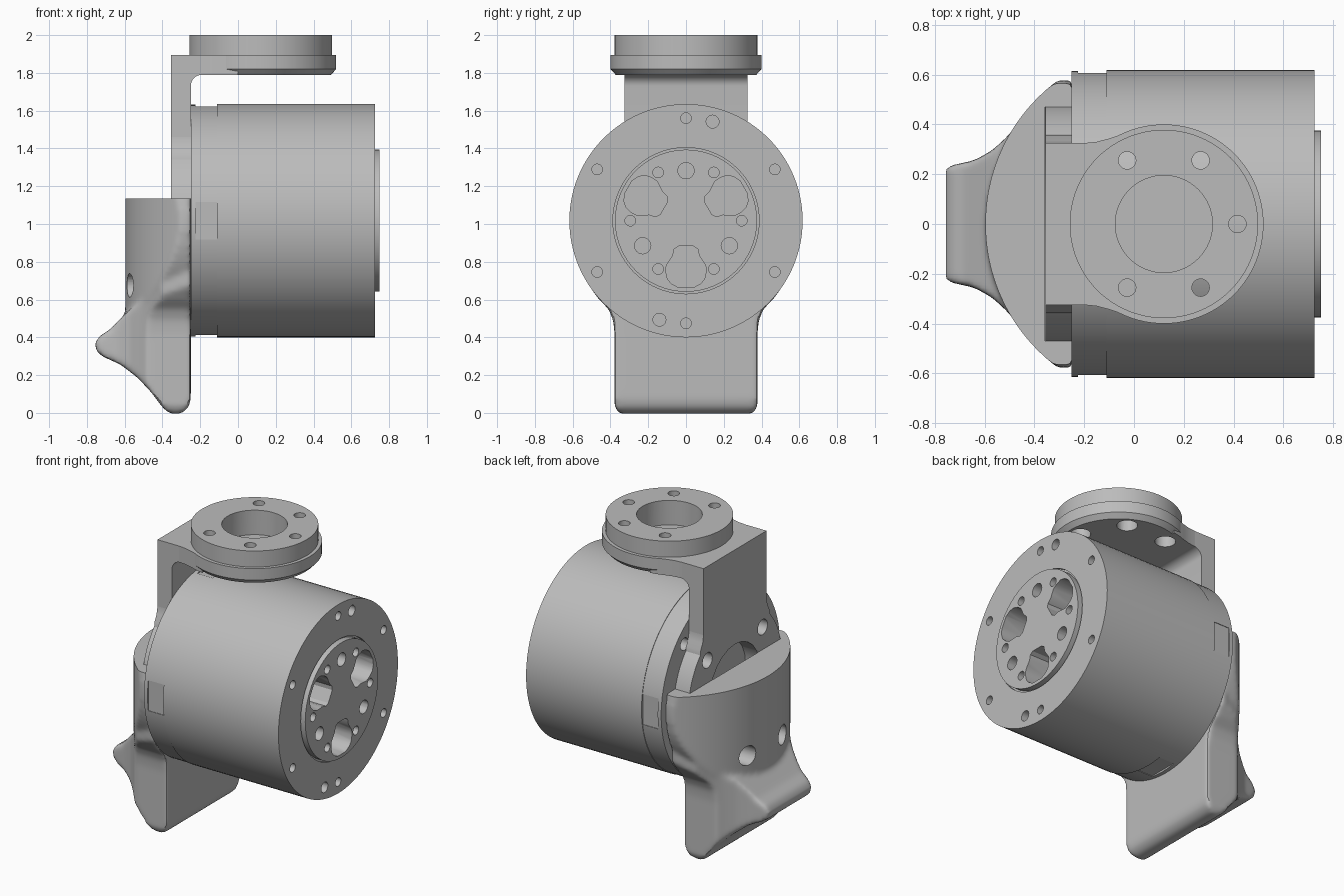
import bpy, bmesh
from math import sin, cos, pi, radians
from mathutils import Vector, Matrix

if "Cube" in bpy.data.objects:
    bpy.data.objects.remove(bpy.data.objects["Cube"])

grey = bpy.data.materials.new("light_grey_metal")
grey.use_nodes = True
GREY = (0.5, 0.5, 0.5, 1)
grey.diffuse_color = GREY
grey.node_tree.nodes["Principled BSDF"].inputs["Base Color"].default_value = GREY

AXIS_Z = 1.0175          # height of the motor axis
FLANGE_X = 0.12          # centre of the top flange
BACK, FRONT = -0.25, 0.725
PLATE = -0.355           # outer face of the bracket plate


def finish(bm, name):
    bmesh.ops.remove_doubles(bm, verts=bm.verts, dist=1e-5)
    bmesh.ops.recalc_face_normals(bm, faces=bm.faces)
    mesh = bpy.data.meshes.new(name)
    bm.to_mesh(mesh)
    bm.free()
    mesh.materials.append(grey)
    ob = bpy.data.objects.new(name, mesh)
    bpy.context.collection.objects.link(ob)
    return ob


def prism(name, outline, axis, lo, hi):
    """Extrude a 2D outline along x, y or z."""
    def place(a, b, h):
        return {"x": (h, a, b), "y": (a, h, b), "z": (a, b, h)}[axis]
    bm = bmesh.new()
    face = bm.faces.new([bm.verts.new(place(a, b, lo)) for a, b in outline])
    top = bmesh.ops.extrude_face_region(bm, geom=[face])["geom"]
    verts = [v for v in top if isinstance(v, bmesh.types.BMVert)]
    bmesh.ops.translate(bm, verts=verts, vec=Vector(place(0, 0, hi - lo)))
    return finish(bm, name)


def circle(a, b, r, n=32):
    return [(a + r * cos(2 * pi * i / n), b + r * sin(2 * pi * i / n)) for i in range(n)]


def arc(a, b, r, start, end, n):
    angles = [radians(start + (end - start) * i / n) for i in range(n + 1)]
    return [(a + r * cos(t), b + r * sin(t)) for t in angles]


def mirrored(half, flip):
    """Close a half outline by mirroring its first (0) or second (1) coordinate."""
    other = [(-a, b) if flip == 0 else (a, -b) for a, b in reversed(half)]
    return half + [p for p in other if p not in half]


def lathe(name, profile, axis, centre, n=96):
    """Spin (height, radius) points round an axis."""
    bm = bmesh.new()
    direction = Vector((1, 0, 0)) if axis == "x" else Vector((0, 0, 1))
    verts = [bm.verts.new((h, 0, r) if axis == "x" else (r, 0, h)) for h, r in profile]
    edges = [bm.edges.new(pair) for pair in zip(verts, verts[1:])]
    bmesh.ops.spin(bm, geom=verts + edges, cent=(0, 0, 0), axis=direction,
                   angle=2 * pi, steps=n, use_duplicate=False)
    bmesh.ops.transform(bm, matrix=Matrix.Translation(centre), verts=bm.verts)
    return finish(bm, name)


def apply(ob, kind, **settings):
    mod = ob.modifiers.new(kind.lower(), kind)
    for key, value in settings.items():
        setattr(mod, key, value)
    bpy.context.view_layer.objects.active = ob
    bpy.ops.object.modifier_apply(modifier=mod.name)


def combine(ob, tools, operation="DIFFERENCE", keep=False):
    for tool in tools:
        apply(ob, "BOOLEAN", operation=operation, object=tool, solver="EXACT")
    if not keep:
        for tool in tools:
            bpy.data.objects.remove(tool)


def polar(r, degrees):
    return r * cos(radians(degrees)), AXIS_Z + r * sin(radians(degrees))


def hole_x(pos, r, lo, hi):
    return prism("cutter", circle(*pos, r, 24), "x", lo, hi)


# Motor body with raised output hub and a groove round it
motor = lathe("motor_body", [
    (BACK, 0), (BACK, 0.614), (-0.11, 0.614), (-0.11, 0.6175), (FRONT, 0.6175),
    (FRONT, 0.387), (0.71, 0.387), (0.71, 0.376), (0.75, 0.376), (0.75, 0)],
    "x", (0, 0, AXIS_Z))

# Rim screws, dowels, hub screws and hub pins
cutters = [hole_x(polar(0.543, 30 + 60 * i), 0.028, 0.6, 0.8) for i in range(6)]
cutters += [hole_x(polar(0.543, a), 0.034, 0.6, 0.8) for a in (75, 255)]
cutters += [hole_x(polar(0.295, 60 * i), 0.028, 0.62, 0.8) for i in range(6)]
cutters += [hole_x(polar(0.265, a), 0.043, 0.6, 0.8) for a in (90, 210, 330)]

# Three bell-shaped hub pockets
bell = mirrored([(0.04, 0.135), (0.062, 0.15), (0.07, 0.185), (0.104, 0.235),
                 (0.107, 0.27), (0.098, 0.31), (0.075, 0.335), (0.04, 0.353)], 0)
for angle in (30, 150, 270):
    c, s = cos(radians(angle)), sin(radians(angle))
    cutters.append(prism("cutter", [(r * c - t * s, AXIS_Z + r * s + t * c) for t, r in bell],
                         "x", 0.55, 0.8))

# Rear flange screws and four shallow notches round the back rim
cutters += [hole_x(polar(0.53, 45 + 90 * i), 0.04, -0.3, -0.18) for i in range(4)]
for y, z in ((1, 0), (-1, 0), (0, 1), (0, -1)):
    cy, cz = y * 0.652, AXIS_Z + z * 0.652
    hy, hz = (0.05, 0.1) if y else (0.1, 0.05)
    box = [(cy - hy, cz - hz), (cy + hy, cz - hz), (cy + hy, cz + hz), (cy - hy, cz + hz)]
    cutters.append(prism("cutter", box, "x", -0.225, -0.11))
combine(motor, cutters)

# Bracket arm: upright and top bar with an inner fillet
arm = prism("bracket_arm", [(PLATE, 1.45), (PLATE, 1.895), (-0.15, 1.895), (-0.15, 1.79)]
            + arc(-0.19, 1.73, 0.06, 90, 180, 8) + [(BACK, 1.45)], "y", -0.325, 0.325)

# Round mounting plate at the foot of the arm
plate_half = [(0.325, 1.5), (0.325, 1.46), (0.335, 1.41), (0.355, 1.37)]
plate_half += arc(0, AXIS_Z, 0.483, 42, -90, 40)
plate = prism("bracket_mounting_plate", mirrored(plate_half[:-1], 0), "x", PLATE, BACK)
bolts = [hole_x((s * 0.285, 1.28), 0.05, -0.5, -0.2) for s in (1, -1)]
combine(plate, bolts + [hole_x((0, AXIS_Z), 0.26, -0.5, -0.2)])

# Neck widening into the round top flange
neck = prism("bracket_neck", mirrored([(-0.2, 0.325), (-0.15, 0.33), (-0.1, 0.343),
             (-0.05, 0.36), (0.0, 0.37)], 1), "z", 1.79, 1.895)
flange = lathe("top_flange", [(1.79, 0), (1.79, 0.372), (1.82, 0.4), (1.895, 0.4),
               (1.895, 0.378), (2.0, 0.378), (2.0, 0)], "z", (FLANGE_X, 0, 0))
tools = [prism("cutter", circle(FLANGE_X, 0, 0.195, 64), "z", 1.84, 2.1)]
for angle in (0, 60, 120, 240, 300):
    x, y = FLANGE_X + 0.295 * cos(radians(angle)), 0.295 * sin(radians(angle))
    tools.append(prism("cutter", circle(x, y, 0.035, 24), "z", 1.7, 2.1))
    tools.append(prism("cutter", circle(x, y, 0.062, 24), "z", 1.7, 1.87))
combine(neck, tools, keep=True)
combine(flange, tools)

# Lower bracket cup: bowed front, round lower edge
cup = prism("lower_bracket", arc(0.12, 0, 0.717, 121, 239, 48), "z", 0.3, 1.3)
combine(cup, [prism("tool", circle(0, AXIS_Z, 0.578, 96), "x", -0.8, BACK)], "INTERSECT")

# Foot with a pointed toe, shaped by its side, top and end outlines
foot = prism("foot", [
    (BACK, 0.82), (-0.36, 0.72), (-0.46, 0.62), (-0.56, 0.56), (-0.62, 0.5), (-0.68, 0.44),
    (-0.735, 0.405), (-0.757, 0.37), (-0.75, 0.325), (-0.715, 0.298), (-0.62, 0.255),
    (-0.53, 0.185), (-0.46, 0.11), (-0.4, 0.03), (-0.37, 0.002), (-0.335, -0.008),
    (-0.29, 0.002), (-0.258, 0.035), (BACK, 0.08)], "y", -0.6, 0.6)
top_view = mirrored([(-0.2, 0.53), (-0.4, 0.48), (-0.46, 0.41), (-0.51, 0.35),
                     (-0.57, 0.295), (-0.64, 0.256), (-0.72, 0.238), (-0.8, 0.225)], 1)
end_view = mirrored([(0.53, 0.9), (0.52, 0.68), (0.46, 0.6), (0.41, 0.55), (0.385, 0.49),
                     (0.378, 0.42), (0.378, 0.04), (0.366, 0.01), (0.34, -0.01)], 0)
combine(foot, [prism("tool", top_view, "z", -0.1, 1.2),
               prism("tool", end_view, "x", -0.9, -0.1)], "INTERSECT")
combine(cup, [foot], "UNION")

# Blend the cup and foot together, then trim and drill them
apply(cup, "REMESH", mode="VOXEL", voxel_size=0.014)
apply(cup, "SMOOTH", factor=0.5, iterations=12)
trim = prism("cutter", [(-1, -1), (1, -1), (1, 1), (-1, 1)], "z", 1.135, 1.6)
recess = prism("cutter", circle(0, AXIS_Z, 0.484, 64), "x", PLATE - 0.003, 0)
access = [hole_x((s * 0.18, 0.675), 0.063, -0.9, -0.3) for s in (1, -1)]
combine(cup, [trim, recess] + access)

# Smooth shading with sharp edges kept
bpy.ops.object.select_all(action="DESELECT")
for ob in (motor, arm, plate, neck, flange, cup):
    ob.select_set(True)
bpy.context.view_layer.objects.active = motor
bpy.ops.object.shade_smooth_by_angle(angle=radians(30))
